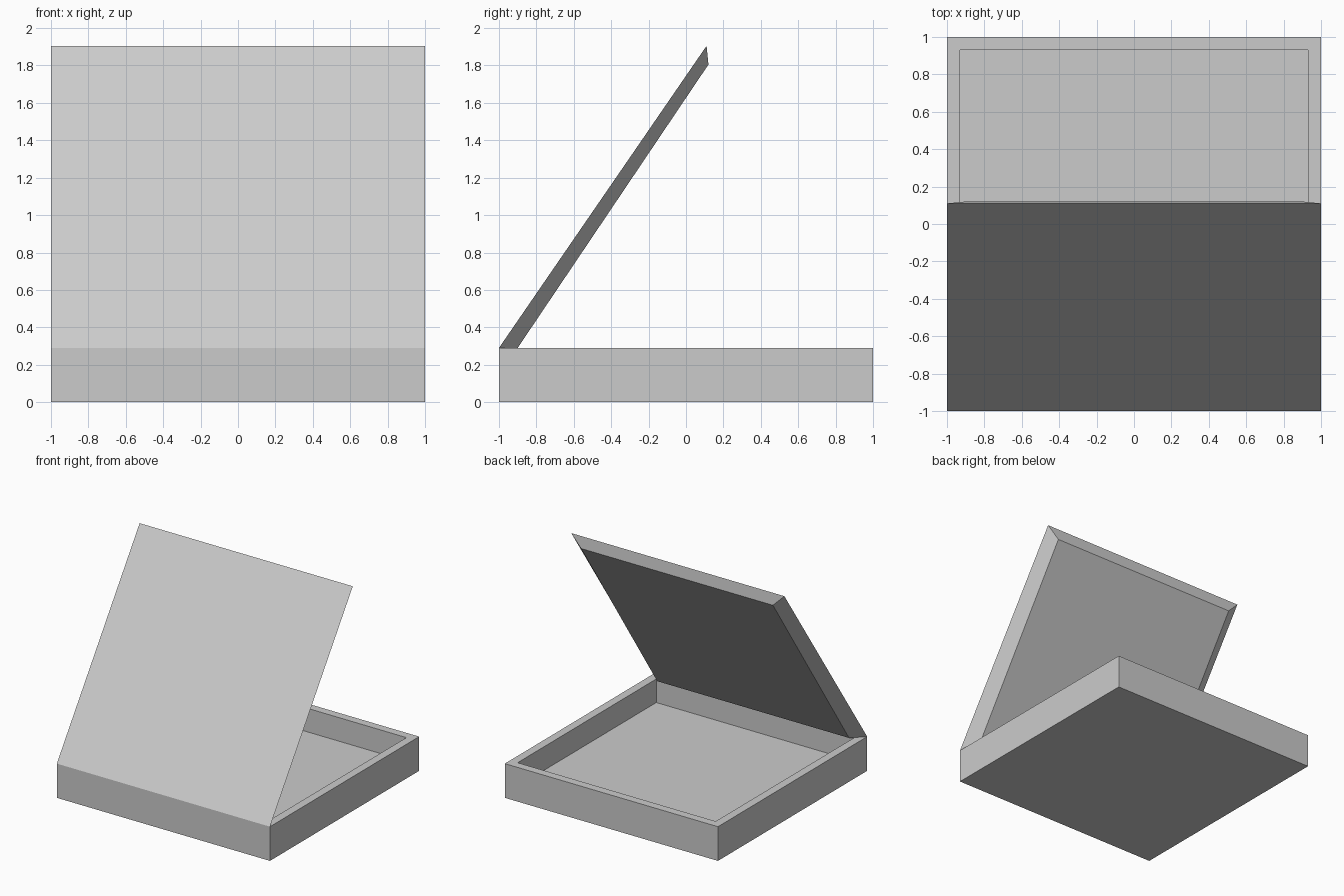
import bpy, bmesh
from mathutils import Vector

cube = bpy.data.objects.get("Cube")
if cube:
    bpy.data.objects.remove(cube, do_unlink=True)

grey = bpy.data.materials.new("light_grey")
grey.use_nodes = True
colour = (0.6, 0.6, 0.6, 1)
grey.diffuse_color = colour
grey.node_tree.nodes["Principled BSDF"].inputs["Base Color"].default_value = colour

HEIGHT, FLOOR, RIM = 0.29, 0.09, 0.9


def finish(name, bm):
    bmesh.ops.recalc_face_normals(bm, faces=bm.faces)
    mesh = bpy.data.meshes.new(name)
    bm.to_mesh(mesh)
    bm.free()
    mesh.materials.append(grey)
    obj = bpy.data.objects.new(name, mesh)
    bpy.context.collection.objects.link(obj)
    return obj


# Open tray: a block whose top is inset and pushed down
bm = bmesh.new()
bmesh.ops.create_cube(bm, size=2)
for v in bm.verts:
    v.co.z = HEIGHT if v.co.z > 0 else 0
top = max(bm.faces, key=lambda f: f.calc_center_median().z)
bmesh.ops.inset_region(bm, faces=[top], thickness=1 - RIM)
hole = bmesh.ops.extrude_discrete_faces(bm, faces=[top])["faces"][0]
bmesh.ops.translate(bm, verts=hole.verts, vec=Vector((0, 0, FLOOR - HEIGHT)))
finish("tray", bm)

# Hinged lid: solid slab with bevelled sides, narrower on its inner face
bm = bmesh.new()


def panel(half_width, low, high):
    corners = [(-1, low), (1, low), (1, high), (-1, high)]
    return [bm.verts.new((s * half_width, y, z)) for s, (y, z) in corners]


outer = panel(1, (-1, HEIGHT), (0.11, 1.905))
inner = panel(RIM, (-0.9, HEIGHT), (0.12, 1.805))
bm.faces.new(outer)
bm.faces.new(inner)
for i in range(4):
    j = (i + 1) % 4
    bm.faces.new((outer[i], outer[j], inner[j], inner[i]))
finish("lid", bm)
